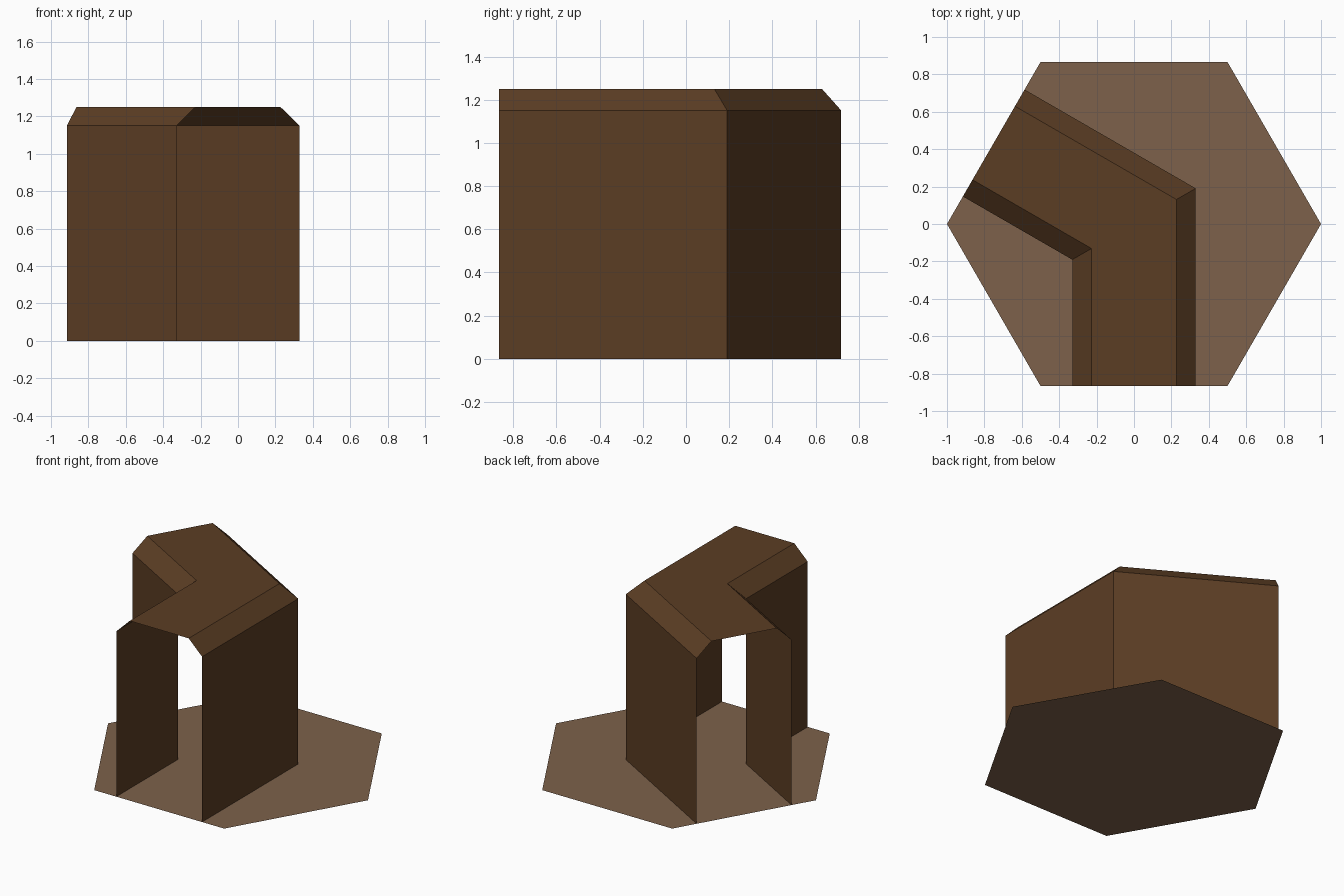
import bpy, bmesh, math
from mathutils import Vector

if "Cube" in bpy.data.objects:
    bpy.data.objects.remove(bpy.data.objects["Cube"])


def material(name, rgb):
    m = bpy.data.materials.new(name)
    m.diffuse_color = (*rgb, 1.0)
    m.use_nodes = True
    m.node_tree.nodes["Principled BSDF"].inputs["Base Color"].default_value = m.diffuse_color
    return m


def make_object(name, bm, mat):
    me = bpy.data.meshes.new(name)
    bm.to_mesh(me)
    bm.free()
    me.materials.append(mat)
    ob = bpy.data.objects.new(name, me)
    bpy.context.collection.objects.link(ob)
    return ob


floor_brown = material("light_brown_floor", (0.205, 0.120, 0.069))
wall_brown = material("dark_brown_wall", (0.105, 0.047, 0.0175))

# Hexagonal floor tile, a single flat sheet
bm = bmesh.new()
bm.faces.new([bm.verts.new((math.cos(math.radians(60 * i)), math.sin(math.radians(60 * i)), 0))
              for i in range(6)])
make_object("floor_tile", bm, floor_brown)

# Bent corridor: open cross-section (sideways offset, height) swept along the path
profile = [(-0.33, 0), (-0.33, 1.15), (-0.227, 1.25), (0.227, 1.25), (0.33, 1.15), (0.33, 0)]
apothem = math.sqrt(3) / 2
a = math.radians(150)
end_dir = Vector((math.cos(a), math.sin(a)))
side_start = Vector((1, 0))
side_end = Vector((math.sin(a), -math.cos(a)))
# mitred sideways direction at the bend
mitre = (side_start + side_end) / (1 + side_start.dot(side_end))
stations = [(Vector((0, -apothem)), side_start),
            (Vector((0, 0)), mitre),
            (end_dir * apothem, side_end)]

bm = bmesh.new()
rings = [[bm.verts.new((*(p + s * u), z)) for u, z in profile] for p, s in stations]
for r0, r1 in zip(rings, rings[1:]):
    for i in range(len(profile) - 1):
        bm.faces.new((r0[i], r0[i + 1], r1[i + 1], r1[i]))
# make every face point away from the corridor's inside
bm.normal_update()
flip = [f for f in bm.faces if f.normal.z < -0.1]
if flip or rings[0][2].link_faces[0].normal.z < -0.1:
    bmesh.ops.reverse_faces(bm, faces=bm.faces[:])
make_object("bent_corridor", bm, wall_brown)
